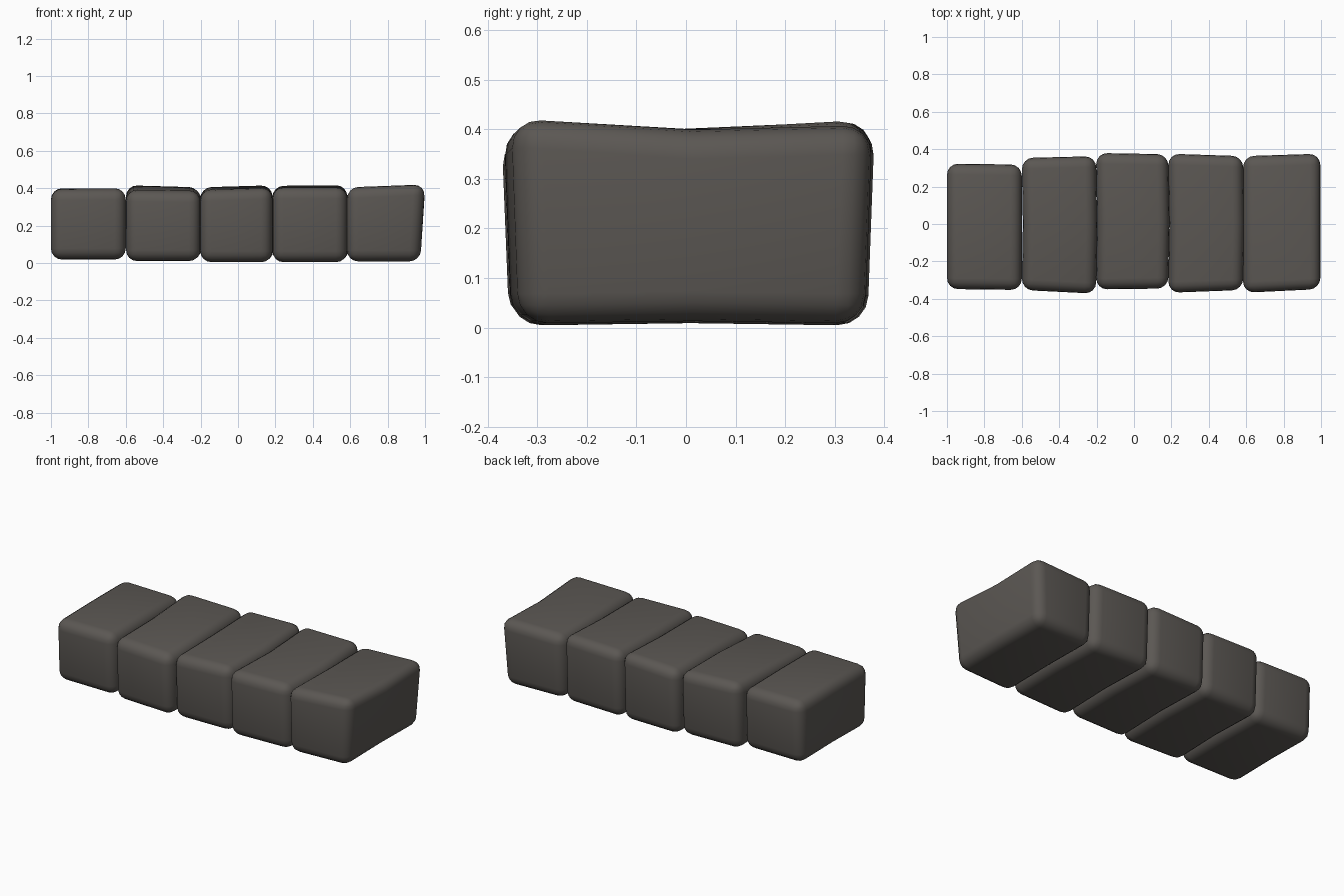
import bpy, bmesh

if "Cube" in bpy.data.objects:
    bpy.data.objects.remove(bpy.data.objects["Cube"])

stone = bpy.data.materials.new("dark warm grey stone")
stone.diffuse_color = (0.105, 0.096, 0.087, 1)
stone.use_nodes = True
stone.node_tree.nodes["Principled BSDF"].inputs["Base Color"].default_value = stone.diffuse_color


def block(name, x, front, back, base, top_front, top_back, x_base=None):
    """Worn stone block; each pair is (left end, right end)."""
    x_base = x_base or x
    bm = bmesh.new()
    rings = []
    for i in (0, 1):
        ym = (front[i] + back[i]) / 2
        shift = 0.006 if name in ("stone_2", "stone_3", "stone_4") else 0
        rings.append([bm.verts.new(p) for p in (
            (x_base[i], front[i] + 0.015, base),
            (x_base[i] + shift, ym, base + 0.005),
            (x_base[i], back[i] - 0.015, base),
            (x[i], back[i], top_back[i]),
            (x[i] + shift, ym, 0.4),
            (x[i], front[i], top_front[i]))])
    a, b = rings
    for k in range(6):
        j = (k + 1) % 6
        bm.faces.new((a[k], a[j], b[j], b[k]))
    # end caps, split at the middle
    for r in rings:
        bm.faces.new((r[0], r[1], r[4], r[5]))
        bm.faces.new((r[1], r[2], r[3], r[4]))
    bmesh.ops.recalc_face_normals(bm, faces=bm.faces)
    # round the worn edges
    edges = [e for e in bm.edges if e.calc_face_angle(0) > 0.6]
    bmesh.ops.bevel(bm, geom=edges, offset=0.06, segments=4, profile=0.5,
                    affect='EDGES', clamp_overlap=True)
    for f in bm.faces:
        f.smooth = True
    mesh = bpy.data.meshes.new(name)
    bm.to_mesh(mesh)
    bm.free()
    mesh.materials.append(stone)
    ob = bpy.data.objects.new(name, mesh)
    bpy.context.collection.objects.link(ob)


# row of five stones, left to right
block("stone_1", (-1.0, -0.6), (-0.35, -0.355), (0.325, 0.32), 0.018,
      (0.395, 0.4), (0.4, 0.395))
block("stone_2", (-0.6, -0.203), (-0.355, -0.375), (0.355, 0.365), 0.01,
      (0.39, 0.385), (0.42, 0.405))
block("stone_3", (-0.203, 0.183), (-0.352, -0.347), (0.382, 0.375), 0.004,
      (0.39, 0.405), (0.405, 0.42))
block("stone_4", (0.183, 0.583), (-0.37, -0.355), (0.378, 0.365), 0.004,
      (0.405, 0.405), (0.415, 0.42))
block("stone_5", (0.583, 1.0), (-0.37, -0.35), (0.365, 0.378), 0.008,
      (0.405, 0.425), (0.4, 0.41), (0.583, 0.975))
